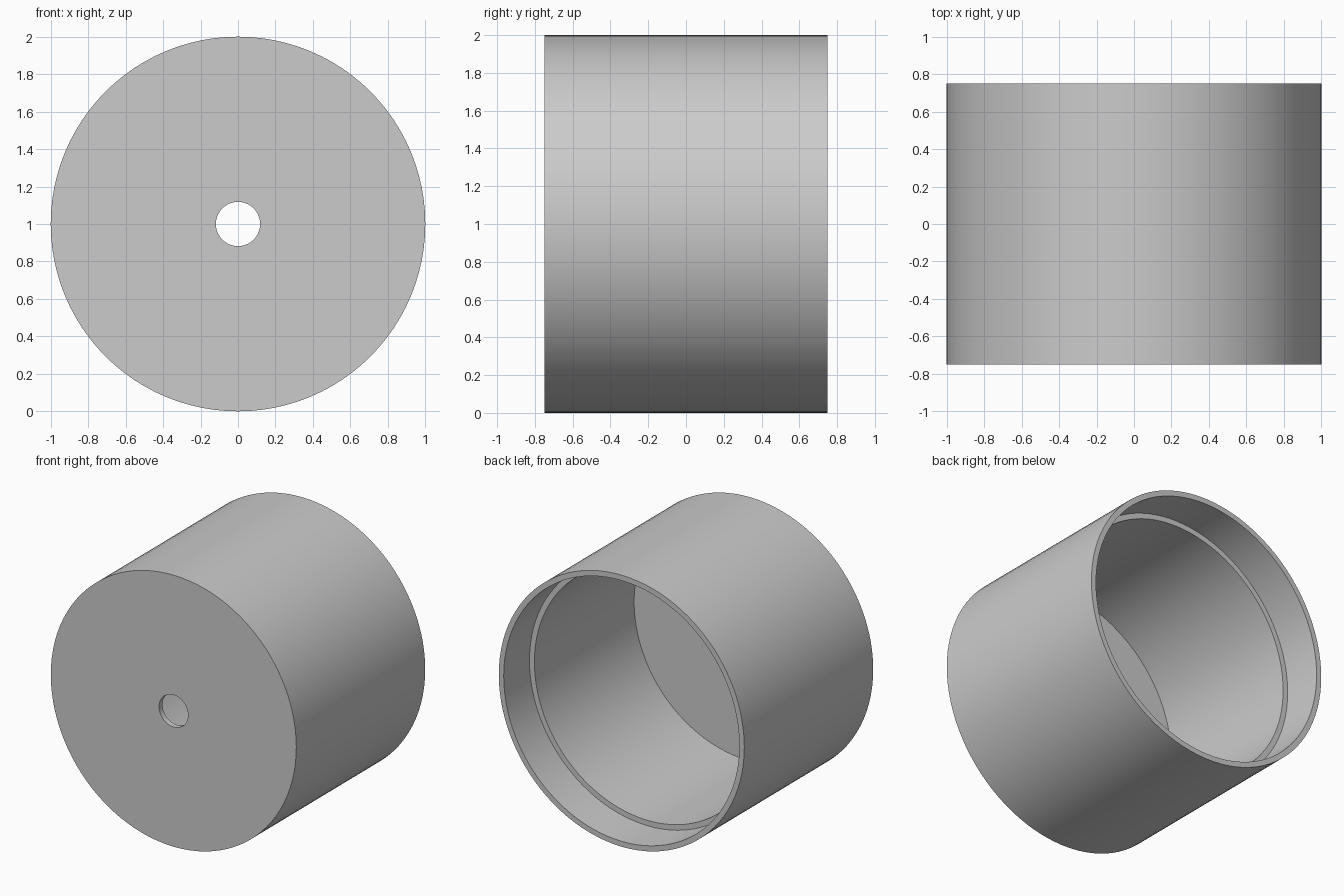
import bpy
import bmesh
from math import cos, sin, tau, radians

cube = bpy.data.objects.get("Cube")
if cube:
    bpy.data.objects.remove(cube, do_unlink=True)

SEGMENTS = 96
RADIUS, HALF_DEPTH = 1.0, 0.75
WALL, FLOOR, RECESS = 0.04, 0.04, 0.3
HOLE = 0.118

# Plain grey material
grey = bpy.data.materials.new("plain grey")
grey.use_nodes = True
colour = (0.6, 0.6, 0.6, 1)
grey.diffuse_color = colour
grey.node_tree.nodes["Principled BSDF"].inputs["Base Color"].default_value = colour

# Closed section of the cup as (radius, y): front face, outer wall, rim,
# stepped recess, inner wall and floor back to the hole
front, back = -HALF_DEPTH, HALF_DEPTH
lip, bore = RADIUS - WALL, RADIUS - 2 * WALL
section = [
    (HOLE, front), (RADIUS, front), (RADIUS, back), (lip, back),
    (lip, back - RECESS), (bore, back - RECESS),
    (bore, front + FLOOR), (HOLE, front + FLOOR),
]

# Revolve the section around the y axis
bm = bmesh.new()
rings = []
for r, y in section:
    angles = [tau * i / SEGMENTS for i in range(SEGMENTS)]
    rings.append([bm.verts.new((r * cos(a), y, RADIUS + r * sin(a))) for a in angles])
for ring, following in zip(rings, rings[1:] + rings[:1]):
    for i in range(SEGMENTS):
        j = (i + 1) % SEGMENTS
        bm.faces.new((ring[i], ring[j], following[j], following[i]))
bmesh.ops.recalc_face_normals(bm, faces=bm.faces)

mesh = bpy.data.meshes.new("cup_body")
bm.to_mesh(mesh)
bm.free()
mesh.materials.append(grey)
cup = bpy.data.objects.new("cup_body", mesh)
bpy.context.collection.objects.link(cup)

# Smooth walls with sharp rims
bpy.context.view_layer.objects.active = cup
cup.select_set(True)
bpy.ops.object.shade_smooth_by_angle(angle=radians(30))
